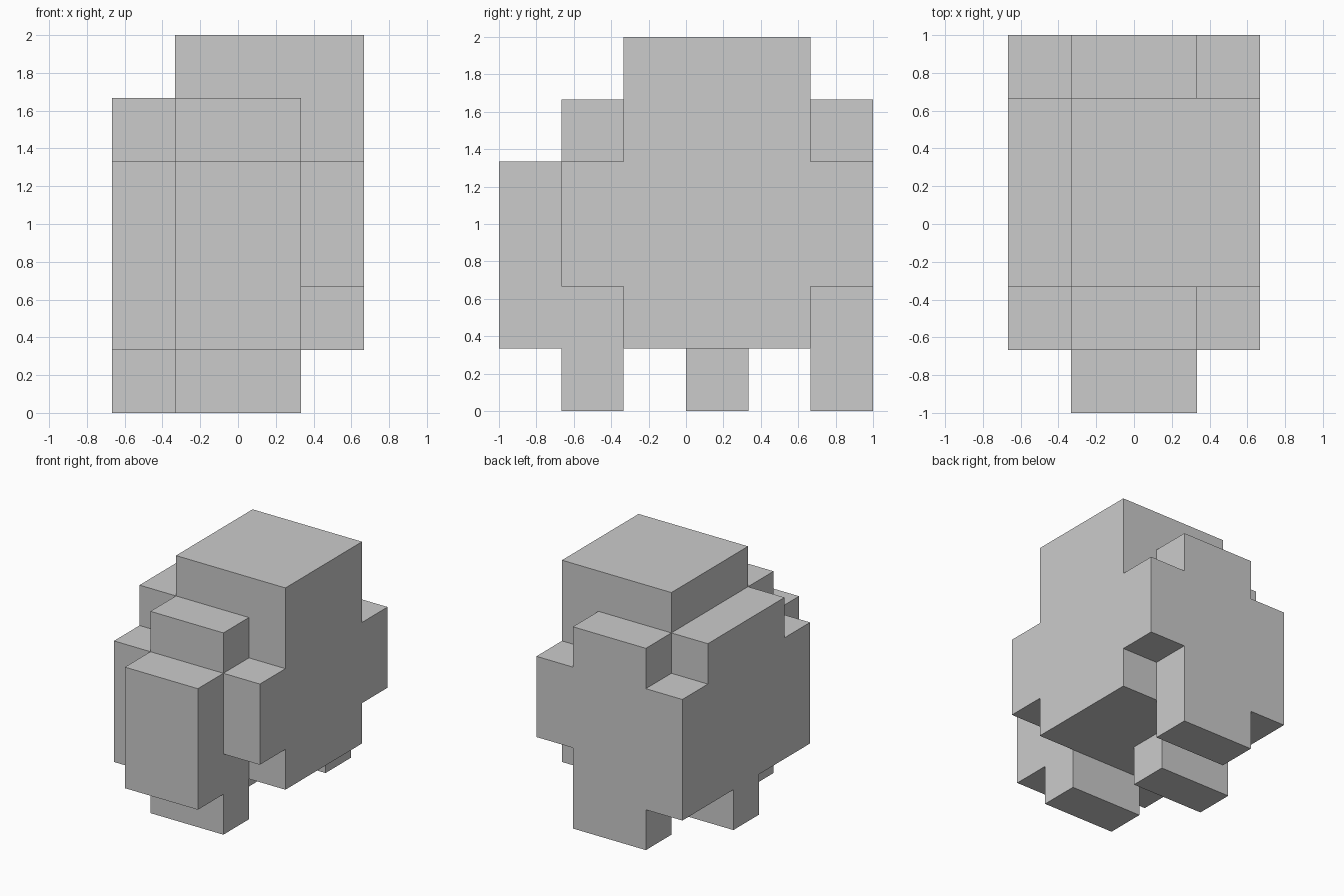
import bpy
import bmesh
from math import radians
from mathutils import Vector
from itertools import product

cube = bpy.data.objects.get("Cube")
if cube:
    bpy.data.objects.remove(cube, do_unlink=True)

UNIT = 1 / 3                       # edge of one block
CORNER = Vector((-2, -3, 0))       # grid corner, in blocks

# Parts as block ranges: (low corner, high corner)
PARTS = {
    "torso": ((0, 2, 1), (4, 5, 5)),
    "head_top": ((1, 2, 5), (4, 5, 6)),
    "front_plate": ((1, 0, 1), (3, 1, 4)),
    "front_leg_and_ridge": ((1, 1, 0), (3, 2, 5)),
    "back_leg_and_ridge": ((1, 5, 0), (3, 6, 5)),
    "middle_leg": ((0, 3, 0), (2, 4, 1)),
    "right_front_shoulder": ((0, 1, 1), (1, 2, 4)),
    "right_back_shoulder": ((0, 5, 1), (1, 6, 4)),
    "left_front_shoulder": ((3, 1, 2), (4, 2, 4)),
    "left_back_shoulder": ((3, 5, 2), (4, 6, 4)),
}

# Collect every filled block
blocks = set()
for low, high in PARTS.values():
    blocks.update(product(*(range(a, b) for a, b in zip(low, high))))

# Skin only the exposed sides of the blocks
bm = bmesh.new()
verts = {}


def vert(p):
    if p not in verts:
        verts[p] = bm.verts.new((Vector(p) + CORNER) * UNIT)
    return verts[p]


for block in sorted(blocks):
    for axis, side in product(range(3), (0, 1)):
        neighbour = list(block)
        neighbour[axis] += 2 * side - 1
        if tuple(neighbour) in blocks:
            continue
        u, v = (axis + 1) % 3, (axis + 2) % 3
        ring = []
        for du, dv in ((0, 0), (1, 0), (1, 1), (0, 1)):
            p = list(block)
            p[axis] += side
            p[u] += du
            p[v] += dv
            ring.append(vert(tuple(p)))
        bm.faces.new(ring if side else ring[::-1])

# Merge flush squares into large flat faces
bmesh.ops.dissolve_limit(bm, angle_limit=radians(1), verts=bm.verts[:], edges=bm.edges[:])

mesh = bpy.data.meshes.new("block_body")
bm.to_mesh(mesh)
bm.free()
body = bpy.data.objects.new("block_body", mesh)
bpy.context.collection.objects.link(body)

# Plain grey
grey = bpy.data.materials.new("light_grey")
grey.use_nodes = True
colour = (0.6, 0.6, 0.6, 1)
grey.diffuse_color = colour
grey.node_tree.nodes["Principled BSDF"].inputs["Base Color"].default_value = colour
mesh.materials.append(grey)
